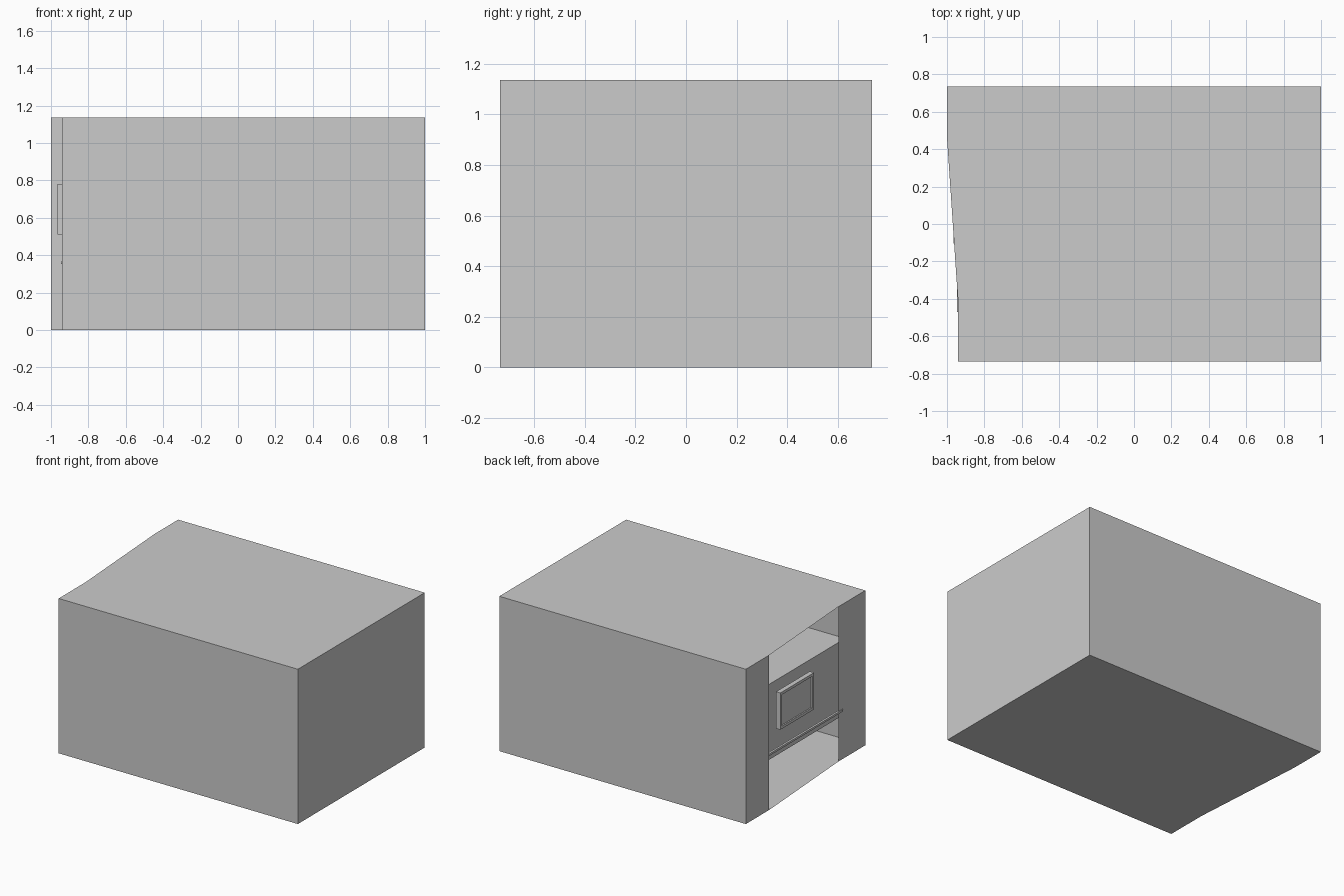
import bpy, bmesh

if "Cube" in bpy.data.objects:
    bpy.data.objects.remove(bpy.data.objects["Cube"])

H = 1.135   # overall height
HY = 0.735  # half depth


def finish(name, bm):
    me = bpy.data.meshes.new(name)
    bm.to_mesh(me)
    bm.free()
    ob = bpy.data.objects.new(name, me)
    bpy.context.collection.objects.link(ob)
    return ob


def box(name, lo, hi):
    bm = bmesh.new()
    bmesh.ops.create_cube(bm, size=1)
    for v in bm.verts:
        for i in range(3):
            v.co[i] = lo[i] if v.co[i] < 0 else hi[i]
    return finish(name, bm)


# Thin outer shell, with the slanted side left open
plan = [(1, -HY), (1, HY), (-1, HY), (-1, 0.465), (-0.94, -0.425), (-0.94, -HY)]
bm = bmesh.new()
bottom = [bm.verts.new((x, y, 0)) for x, y in plan]
top = [bm.verts.new((x, y, H)) for x, y in plan]
bm.faces.new(bottom[::-1])
bm.faces.new(top)
n = len(plan)
for i in range(n):
    if i != 3:
        j = (i + 1) % n
        bm.faces.new((bottom[i], bottom[j], top[j], top[i]))
finish("outer_shell", bm)

# Raised block inside, reaching from wall to wall
box("inner_block", (-0.777, -HY + 0.001, 0.187), (0.998, HY - 0.001, 0.74))

# Screen panel with a raised rim
X0, X1 = -0.965, -0.93
Y0, Y1, Z0, Z1, R = -0.105, 0.285, 0.51, 0.78, 0.02
box("screen", (-0.955, Y0 + R, Z0 + R), (X1, Y1 - R, Z1 - R))
for part, z in (("bottom", Z0), ("top", Z1 - R)):
    box("rim_" + part, (X0, Y0, z), (X1, Y1, z + R))
for part, y in (("front", Y0), ("back", Y1 - R)):
    box("rim_" + part, (X0, y, Z0 + R), (X1, y + R, Z1 - R))

# Slim rail across the opening
box("rail", (-0.946, -0.47, 0.352), (-0.93, 0.46, 0.367))
